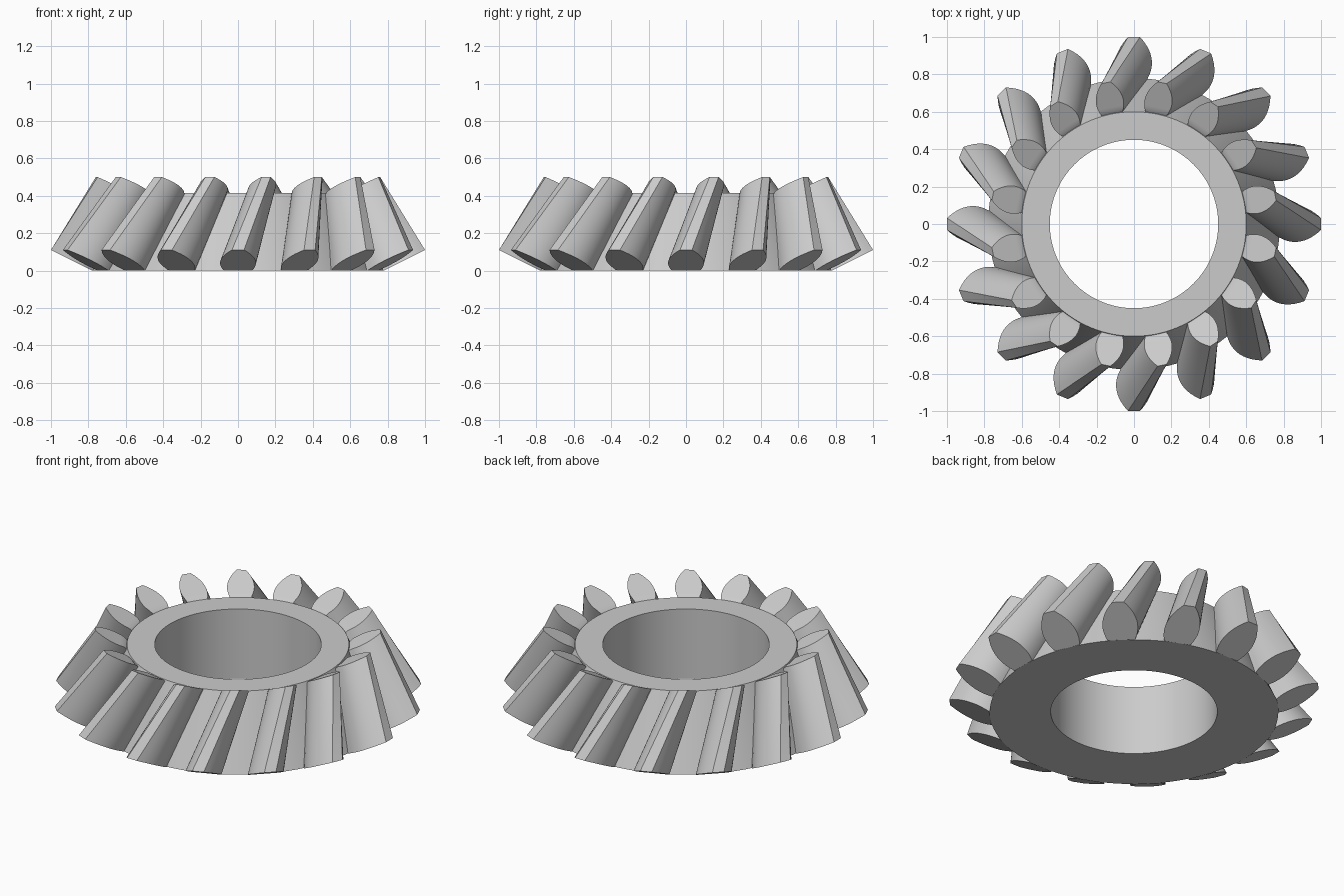
import bpy, bmesh, math
from mathutils import Matrix, Vector

TEETH = 16
SHRINK = 0.77            # size of the upper tooth end relative to the lower
APEX = 1.805             # height where the cone closes
TWIST = math.pi / TEETH  # spiral of each tooth, half a pitch
STEPS = 10               # points along one flank
SLICES = 6

if "Cube" in bpy.data.objects:
    bpy.data.objects.remove(bpy.data.objects["Cube"])

steel = bpy.data.materials.new("light_grey_steel")
steel.use_nodes = True
grey = (0.6, 0.6, 0.6, 1)
steel.diffuse_color = grey
steel.node_tree.nodes["Principled BSDF"].inputs["Base Color"].default_value = grey


def finish(bm, name):
    bmesh.ops.recalc_face_normals(bm, faces=bm.faces)
    mesh = bpy.data.meshes.new(name)
    bm.to_mesh(mesh)
    bm.free()
    mesh.materials.append(steel)
    obj = bpy.data.objects.new(name, mesh)
    bpy.context.collection.objects.link(obj)
    bpy.ops.object.select_all(action='DESELECT')
    obj.select_set(True)
    bpy.context.view_layer.objects.active = obj
    bpy.ops.object.shade_smooth_by_angle(angle=math.radians(30))
    return obj


def bridge(bm, a, b):
    n = len(a)
    for i in range(n):
        j = (i + 1) % n
        bm.faces.new((a[i], a[j], b[j], b[i]))


# Conical body with a round bore
bm = bmesh.new()
profile = [(0.45, 0), (0.78, 0), (0.6, 0.415), (0.45, 0.415)]
segments = 128
rings = []
for i in range(segments):
    turn = Matrix.Rotation(math.tau * i / segments, 3, 'Z')
    rings.append([bm.verts.new(turn @ Vector((r, 0, z))) for r, z in profile])
for i in range(segments):
    bridge(bm, rings[i], rings[(i + 1) % segments])
finish(bm, "gear_body")

# Lower end outline of a tooth: rounded flanks, flat tip, root sunk in the body
flank = []
for i in range(STEPS + 1):
    t = i / STEPS
    half_width = 0.096 - 0.161 * (t - 0.37) ** 2
    flank.append(Vector((0.78 + 0.22 * t, half_width, 0.11 * t)))
flank.insert(0, Vector((0.74, 0.06, 0.008)))
outline = flank + [Vector((p.x, -p.y, p.z)) for p in reversed(flank)]


def upper_point(p):
    q = Vector((p.x * SHRINK, p.y * SHRINK, APEX - (APEX - p.z) * SHRINK))
    if p.x < 0.78:
        q.z = 0.408      # keep the sunken root below the top ring
    return Matrix.Rotation(TWIST, 3, 'Z') @ q


# Spiral teeth, each lofted from the lower to the upper outline
bm = bmesh.new()
for k in range(TEETH):
    turn = Matrix.Rotation(math.tau * k / TEETH, 3, 'Z')
    loops = []
    for s in range(SLICES + 1):
        loops.append([bm.verts.new(turn @ p.lerp(upper_point(p), s / SLICES))
                      for p in outline])
    for a, b in zip(loops, loops[1:]):
        bridge(bm, a, b)
    # end faces in flat strips across the tooth
    n = len(outline)
    for loop in (loops[0], loops[-1]):
        for i in range(n // 2 - 1):
            bm.faces.new((loop[i], loop[i + 1], loop[n - 2 - i], loop[n - 1 - i]))
finish(bm, "spiral_teeth")
